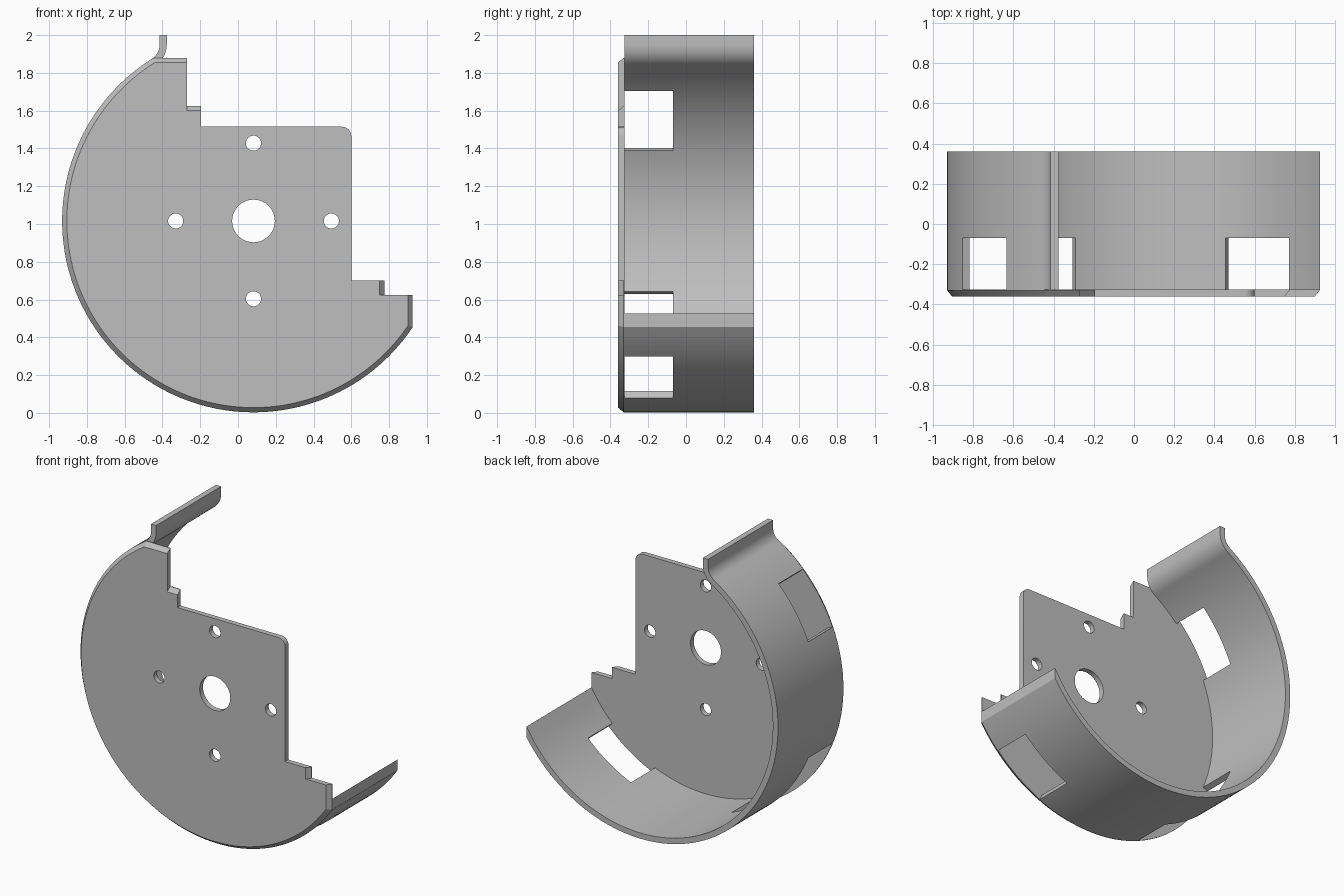
import bpy, bmesh
from math import sin, cos, asin, acos, pi, radians
from mathutils import Matrix

cube = bpy.data.objects.get("Cube")
if cube:
    bpy.data.objects.remove(cube, do_unlink=True)

CX, CZ = 0.082, 1.016             # hub axis
R_OUT, R_IN = 1.013, 0.975        # rim wall
FRONT, PLATE_BACK, WINDOW_BACK, BACK = -0.36, -0.325, -0.07, 0.36
RIGHT = 0.925                     # vertical cut at the open side
CH = 0.025                        # edge chamfer

grey = bpy.data.materials.new("plain grey")
grey.use_nodes = True
colour = (0.52, 0.52, 0.52, 1)
grey.diffuse_color = colour
grey.node_tree.nodes["Principled BSDF"].inputs["Base Color"].default_value = colour


def make_object(name, bm):
    bmesh.ops.recalc_face_normals(bm, faces=bm.faces)
    mesh = bpy.data.meshes.new(name)
    bm.to_mesh(mesh)
    bm.free()
    obj = bpy.data.objects.new(name, mesh)
    bpy.context.collection.objects.link(obj)
    mesh.materials.append(grey)
    return obj


def select(obj):
    bpy.ops.object.select_all(action='DESELECT')
    obj.select_set(True)
    bpy.context.view_layer.objects.active = obj


def polar(r, a, cx=CX, cz=CZ):
    return (cx + r * cos(a), cz + r * sin(a))


# Face plate: stepped outline, chamfered toward the front by c
def plate_outline(c):
    r, top, right = R_OUT - c, 1.88 - c, RIGHT - c
    start = pi - asin((top - CZ) / r)
    end = 2 * pi - acos((right - CX) / r)
    n = 90
    pts = [(right, 0.625), (0.775 - c, 0.625), (0.775 - c, 0.70), (0.60, 0.70)]
    pts += [polar(0.05, radians(a), 0.55, 1.465) for a in range(0, 91, 15)]
    pts += [(-0.195, 1.515), (-0.195, 1.625 - c), (-0.27, 1.625 - c), (-0.27, top)]
    pts += [polar(r, start + (end - start) * i / n) for i in range(n + 1)]
    return pts


bm = bmesh.new()
rings = []
for y, c in ((FRONT, CH), (PLATE_BACK - 0.005, 0), (PLATE_BACK, 0)):
    rings.append([bm.verts.new((x, y, z)) for x, z in plate_outline(c)])
count = len(rings[0])
for a, b in zip(rings, rings[1:]):
    for i in range(count):
        j = (i + 1) % count
        bm.faces.new((a[i], a[j], b[j], b[i]))
bm.faces.new(rings[0])
bm.faces.new(rings[-1])
plate = make_object("face_plate", bm)

# Shaft hole and four screw holes
bm = bmesh.new()
d = 0.412
for x, z, r in ((0, 0, 0.113), (d, 0, 0.04), (-d, 0, 0.04), (0, d, 0.04), (0, -d, 0.04)):
    place = Matrix.Translation((CX + x, FRONT, CZ + z)) @ Matrix.Rotation(pi / 2, 4, 'X')
    bmesh.ops.create_cone(bm, cap_ends=True, segments=40, radius1=r, radius2=r,
                          depth=0.3, matrix=place)
cutter = make_object("hole_cutter", bm)
cutter.hide_render = True
cut = plate.modifiers.new("holes", 'BOOLEAN')
cut.operation = 'DIFFERENCE'
cut.solver = 'EXACT'
cut.object = cutter
select(plate)
bpy.ops.object.modifier_apply(modifier=cut.name)
bpy.data.objects.remove(cutter, do_unlink=True)

# Rim wall: pairs of outer and inner profile points, each with its angle
LX, LZ = -0.505, 1.95             # centre of the lip's bend
section = [((LX + 0.09, 2.0), (LX + 0.128, 2.0), 0)]
for i in range(13):
    a = radians(-57.7 * i / 12)
    section.append((polar(0.09, a, LX, LZ), polar(0.128, a, LX, LZ), 0))
step = 2.25
for i in range(55, 145):
    a = radians(i * step)
    section.append((polar(R_OUT, a), polar(R_IN, a), i * step))
ends = [(RIGHT, CZ - (r * r - (RIGHT - CX) ** 2) ** 0.5) for r in (R_OUT, R_IN)]
section.append((ends[0], ends[1], 326))

windows = ((135, 157.5), (202.5, 247.5), (292.5, 315))
levels = (PLATE_BACK, WINDOW_BACK, BACK)
cells = len(section) - 1


def filled(i, j):
    if not (0 <= i < cells and 0 <= j < 2):
        return False
    mid = (section[i][2] + section[i + 1][2]) / 2
    in_window = section[i][2] > 0 and any(a < mid < b for a, b in windows)
    return j == 1 or not in_window


bm = bmesh.new()
grid = {}


def vert(i, j, k):
    if (i, j, k) not in grid:
        x, z = section[i][k]
        grid[i, j, k] = bm.verts.new((x, levels[j], z))
    return grid[i, j, k]


def quad(*keys):
    bm.faces.new([vert(*key) for key in keys])


for i in range(cells):
    for j in range(2):
        if not filled(i, j):
            continue
        for k in (0, 1):
            quad((i, j, k), (i + 1, j, k), (i + 1, j + 1, k), (i, j + 1, k))
            if not filled(i + 2 * k - 1, j):
                quad((i + k, j, 0), (i + k, j + 1, 0), (i + k, j + 1, 1), (i + k, j, 1))
            if not filled(i, j + 2 * k - 1):
                quad((i, j + k, 0), (i + 1, j + k, 0), (i + 1, j + k, 1), (i, j + k, 1))
wall = make_object("rim_wall", bm)

for obj in (plate, wall):
    select(obj)
    bpy.ops.object.shade_smooth_by_angle(angle=radians(25))
